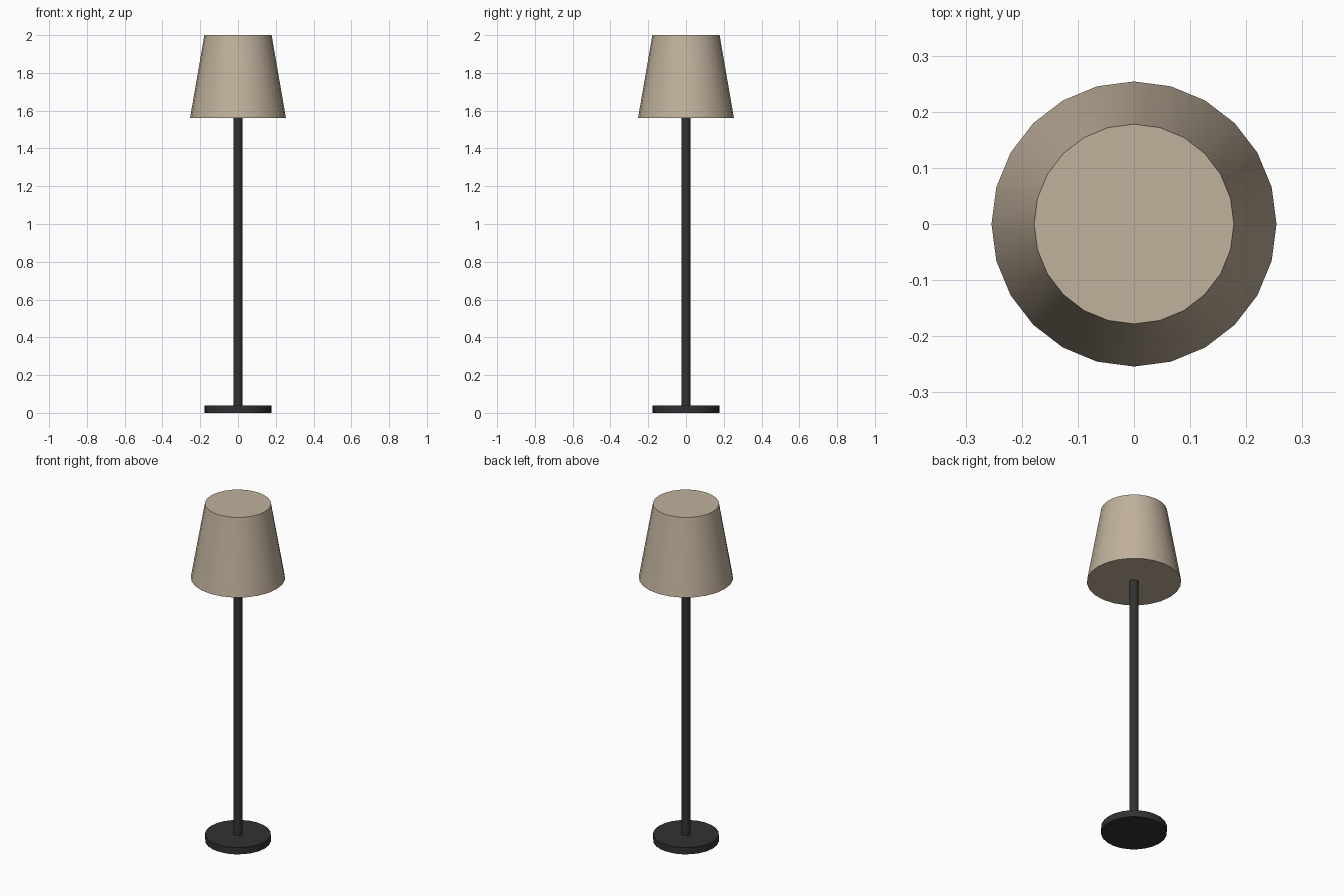
import bpy, math

if "Cube" in bpy.data.objects:
    bpy.data.objects.remove(bpy.data.objects["Cube"])


def material(name, colour):
    mat = bpy.data.materials.new(name)
    mat.diffuse_color = (*colour, 1)
    mat.use_nodes = True
    mat.node_tree.nodes["Principled BSDF"].inputs["Base Color"].default_value = mat.diffuse_color
    return mat


def frustum(name, r_bottom, r_top, z0, z1, sides, mat):
    bpy.ops.mesh.primitive_cone_add(vertices=sides, radius1=r_bottom, radius2=r_top,
                                    depth=z1 - z0, location=(0, 0, (z0 + z1) / 2))
    obj = bpy.context.object
    obj.name = name
    obj.data.materials.append(mat)
    bpy.ops.object.shade_smooth_by_angle(angle=math.radians(40))
    return obj


metal = material("dark_metal", (0.03, 0.032, 0.032))
fabric = material("beige_fabric", (0.53, 0.44, 0.33))

# Round foot
frustum("base", 0.177, 0.177, 0, 0.04, 24, metal)
# Upright
frustum("pole", 0.025, 0.025, 0.04, 1.56, 12, metal)
# Closed tapered shade
frustum("lamp_shade", 0.254, 0.178, 1.56, 2.0, 24, fabric)
